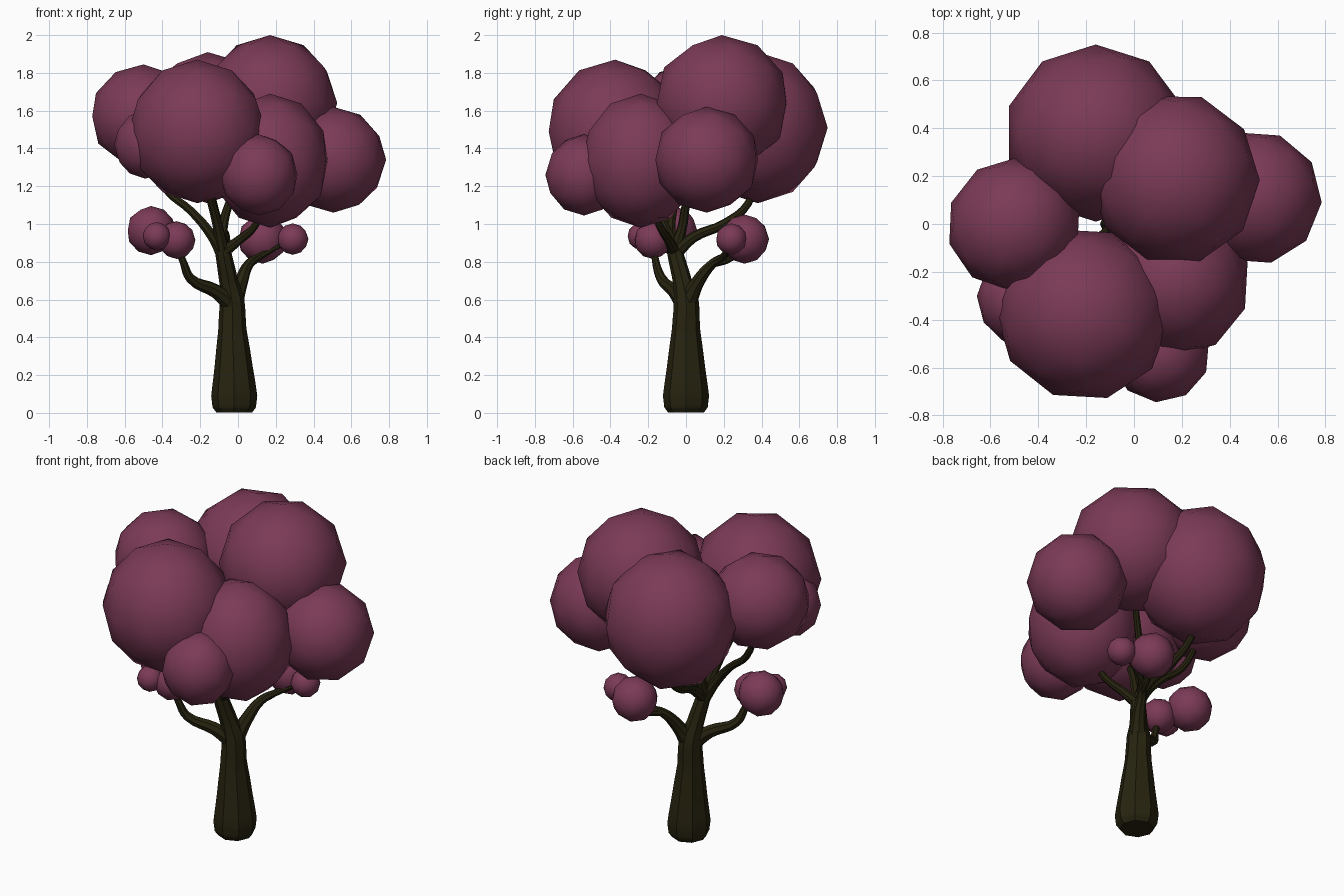
import bpy
from mathutils import Euler


def material(name, rgb):
    m = bpy.data.materials.new(name)
    m.diffuse_color = (*rgb, 1)
    return m


LEAF = material("plum_foliage", (0.2, 0.043, 0.095))
BARK = material("dark_bark", (0.02, 0.017, 0.005))


def ball(name, centre, radii, turn=0.0):
    """Smooth low-poly foliage ball."""
    bpy.ops.mesh.primitive_ico_sphere_add(subdivisions=2, radius=1, location=centre,
                                          rotation=Euler((0, 0, turn)))
    o = bpy.context.object
    o.name = name
    o.scale = radii
    o.data.materials.append(LEAF)
    bpy.ops.object.shade_smooth()


def limb(name, points):
    """Tapered tube through (x, y, z, radius) points."""
    cu = bpy.data.curves.new(name, 'CURVE')
    cu.dimensions = '3D'
    cu.bevel_depth = 1.0
    cu.bevel_resolution = 2
    cu.resolution_u = 4
    cu.use_fill_caps = True
    sp = cu.splines.new('BEZIER')
    sp.bezier_points.add(len(points) - 1)
    for bp, (x, y, z, r) in zip(sp.bezier_points, points):
        bp.co = (x, y, z)
        bp.radius = r
        bp.handle_left_type = bp.handle_right_type = 'AUTO'
    tmp = bpy.data.objects.new(name + "_path", cu)
    bpy.context.collection.objects.link(tmp)
    bpy.context.view_layer.update()
    deps = bpy.context.evaluated_depsgraph_get()
    me = bpy.data.meshes.new_from_object(tmp.evaluated_get(deps))
    bpy.data.objects.remove(tmp)
    o = bpy.data.objects.new(name, me)
    bpy.context.collection.objects.link(o)
    me.materials.clear()
    me.materials.append(BARK)
    bpy.context.view_layer.objects.active = o
    bpy.ops.object.select_all(action='DESELECT')
    o.select_set(True)
    bpy.ops.object.shade_smooth_by_angle()


# Trunk, leaning to the front left above the first fork
limb("trunk", [(-0.02, 0, 0.002, 0.095), (-0.02, 0, 0.03, 0.115), (-0.02, 0, 0.09, 0.122),
               (-0.025, 0, 0.3, 0.094), (-0.03, 0, 0.45, 0.074), (-0.033, 0, 0.6, 0.066),
               (-0.05, -0.02, 0.7, 0.05), (-0.08, -0.06, 0.86, 0.042),
               (-0.09, -0.07, 0.92, 0.03)])

# Branches
limb("left_low_branch", [(-0.04, -0.01, 0.58, 0.05), (-0.12, -0.06, 0.645, 0.038),
                         (-0.25, -0.13, 0.71, 0.027), (-0.29, -0.16, 0.8, 0.02),
                         (-0.33, -0.17, 0.9, 0.016)])
limb("right_low_branch", [(-0.02, 0.01, 0.59, 0.05), (0.015, 0.06, 0.69, 0.037),
                          (0.06, 0.14, 0.79, 0.026), (0.12, 0.2, 0.83, 0.019),
                          (0.28, 0.24, 0.92, 0.013)])
limb("right_low_twig", [(0.06, 0.14, 0.79, 0.022), (0.1, 0.24, 0.82, 0.017),
                        (0.13, 0.31, 0.9, 0.013)])
limb("left_branch", [(-0.075, -0.05, 0.82, 0.035), (-0.14, -0.08, 0.94, 0.028),
                     (-0.25, -0.07, 1.07, 0.023), (-0.38, -0.04, 1.18, 0.02),
                     (-0.48, -0.01, 1.4, 0.015)])
limb("front_branch", [(-0.08, -0.06, 0.85, 0.036), (-0.11, -0.12, 1.0, 0.027),
                      (-0.15, -0.2, 1.15, 0.022), (-0.2, -0.33, 1.35, 0.016)])
limb("middle_branch", [(-0.085, -0.06, 0.86, 0.035), (-0.08, -0.02, 0.98, 0.026),
                       (-0.05, 0.0, 1.1, 0.022), (0.1, 0.12, 1.42, 0.016)])
limb("back_branch", [(-0.08, -0.05, 0.85, 0.035), (-0.07, 0.04, 0.93, 0.028),
                     (-0.1, 0.2, 1.0, 0.024), (-0.13, 0.33, 1.11, 0.02),
                     (-0.16, 0.38, 1.3, 0.015)])
limb("front_right_branch", [(-0.08, -0.06, 0.85, 0.033), (0.0, -0.09, 0.91, 0.025),
                            (0.09, -0.14, 0.99, 0.02), (0.17, -0.22, 1.2, 0.015)])

# Main crown
crown = [("back", (-0.16, 0.38, 1.51), (0.38, 0.37, 0.40)),
         ("top", (0.17, 0.19, 1.64), (0.355, 0.36, 0.36)),
         ("left", (-0.5, 0.0, 1.57), (0.285, 0.275, 0.275)),
         ("front", (-0.215, -0.375, 1.49), (0.36, 0.37, 0.38)),
         ("front_right", (0.17, -0.24, 1.335), (0.315, 0.315, 0.355)),
         ("right", (0.505, 0.11, 1.34), (0.28, 0.28, 0.28)),
         ("small_front", (0.11, -0.54, 1.26), (0.205, 0.208, 0.215)),
         ("small_left", (-0.49, -0.33, 1.42), (0.185, 0.16, 0.18))]
for i, (n, c, r) in enumerate(crown):
    ball(n + "_crown", c, r, 0.3 * i)

# Small tufts on the low branches
tufts = [("left_big", (-0.46, -0.07, 0.965), 0.13), ("left_mid", (-0.325, -0.175, 0.915), 0.1),
         ("left_small", (-0.43, -0.235, 0.935), 0.075), ("right_big", (0.13, 0.31, 0.92), 0.13),
         ("right_small", (0.29, 0.24, 0.92), 0.083)]
for i, (n, c, r) in enumerate(tufts):
    ball(n + "_tuft", c, (r, r, r), 0.4 * i)
